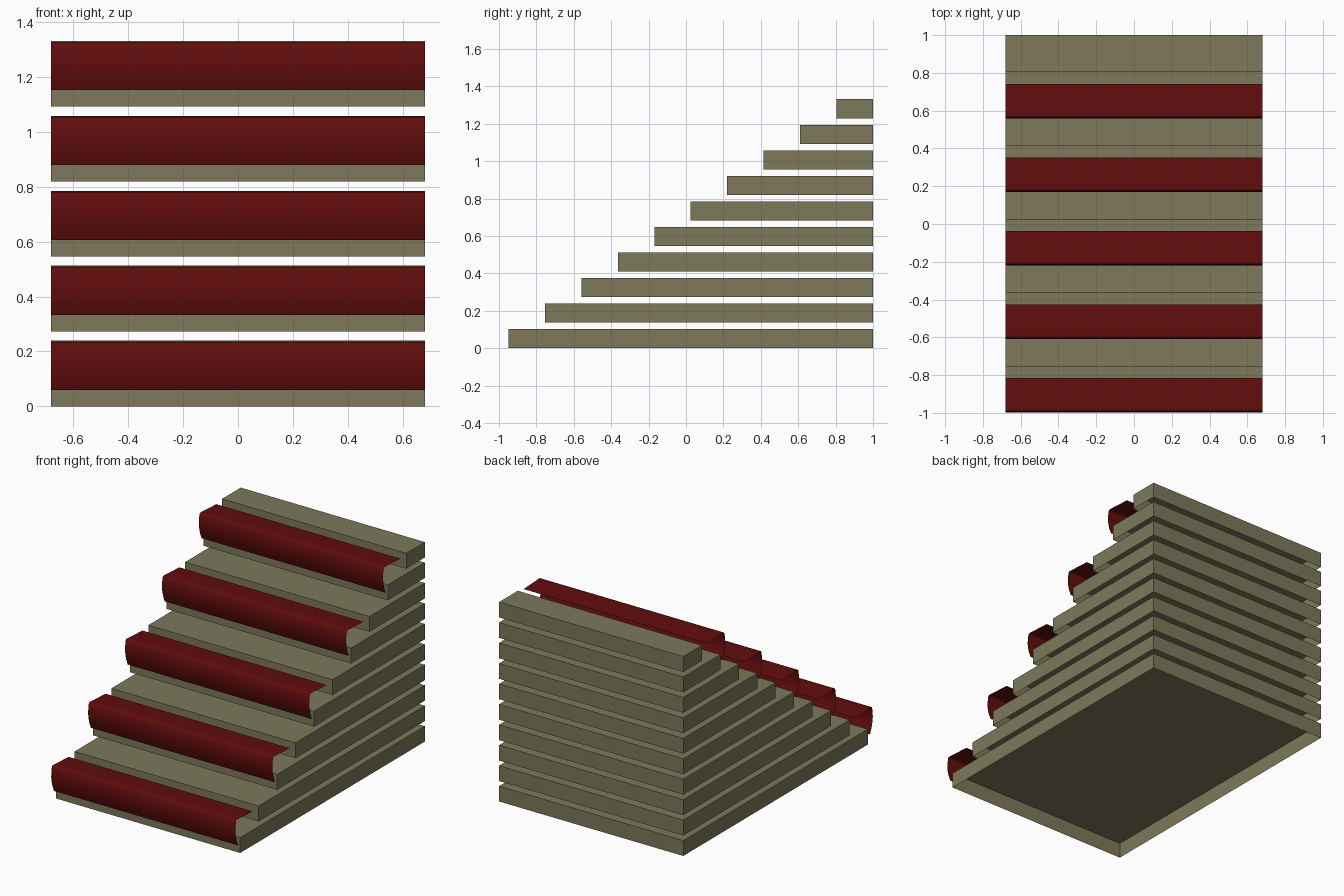
import bpy, bmesh

if "Cube" in bpy.data.objects:
    bpy.data.objects.remove(bpy.data.objects["Cube"])

HALF_W, BACK = 0.68, 1.0
RUN, RISE = 0.1946, 0.1365      # offset from one slab to the next
FRONT0, THICK = -0.948, 0.1025


def material(name, rgb):
    m = bpy.data.materials.new(name)
    m.diffuse_color = (*rgb, 1.0)
    m.use_nodes = True
    m.node_tree.nodes["Principled BSDF"].inputs["Base Color"].default_value = m.diffuse_color
    return m


stone = material("olive stone", (0.205, 0.192, 0.105))
red = material("dark red carpet", (0.125, 0.004, 0.004))


def add_object(name, bm, mat):
    mesh = bpy.data.meshes.new(name)
    bm.to_mesh(mesh)
    bm.free()
    mesh.materials.append(mat)
    ob = bpy.data.objects.new(name, mesh)
    bpy.context.collection.objects.link(ob)
    return ob


def slab(i):
    # Box running to the back wall, open underneath
    bm = bmesh.new()
    bmesh.ops.create_cube(bm, size=1)
    front, z0 = FRONT0 + i * RUN, i * RISE
    for v in bm.verts:
        v.co.x *= 2 * HALF_W
        v.co.y = front if v.co.y < 0 else BACK
        v.co.z = z0 if v.co.z < 0 else z0 + THICK
    bm.normal_update()
    bottom = [f for f in bm.faces if f.normal.z < -0.5]
    bmesh.ops.delete(bm, geom=bottom, context='FACES_ONLY')
    add_object(f"step_slab_{i + 1}", bm, stone)


# Carpet side profile (y, z): flat tread, tight nose, bowed front drop
PROFILE = [(-0.815, 0.227), (-0.90, 0.231), (-0.980, 0.2355), (-0.988, 0.234),
           (-0.992, 0.228), (-0.997, 0.195), (-0.999, 0.165), (-0.995, 0.135),
           (-0.987, 0.102), (-0.970, 0.059)]


def carpet(k):
    bm = bmesh.new()
    dy, dz = 2 * k * RUN, 2 * k * RISE
    rows = [[bm.verts.new((x, y + dy, z + dz)) for x in (-HALF_W, HALF_W)]
            for y, z in PROFILE]
    for a, b in zip(rows, rows[1:]):
        # wound so that normals point up and forward
        f = bm.faces.new((a[0], b[0], b[1], a[1]))
        f.smooth = True
    add_object(f"carpet_strip_{k + 1}", bm, red)


for i in range(10):
    slab(i)
for k in range(5):
    carpet(k)
